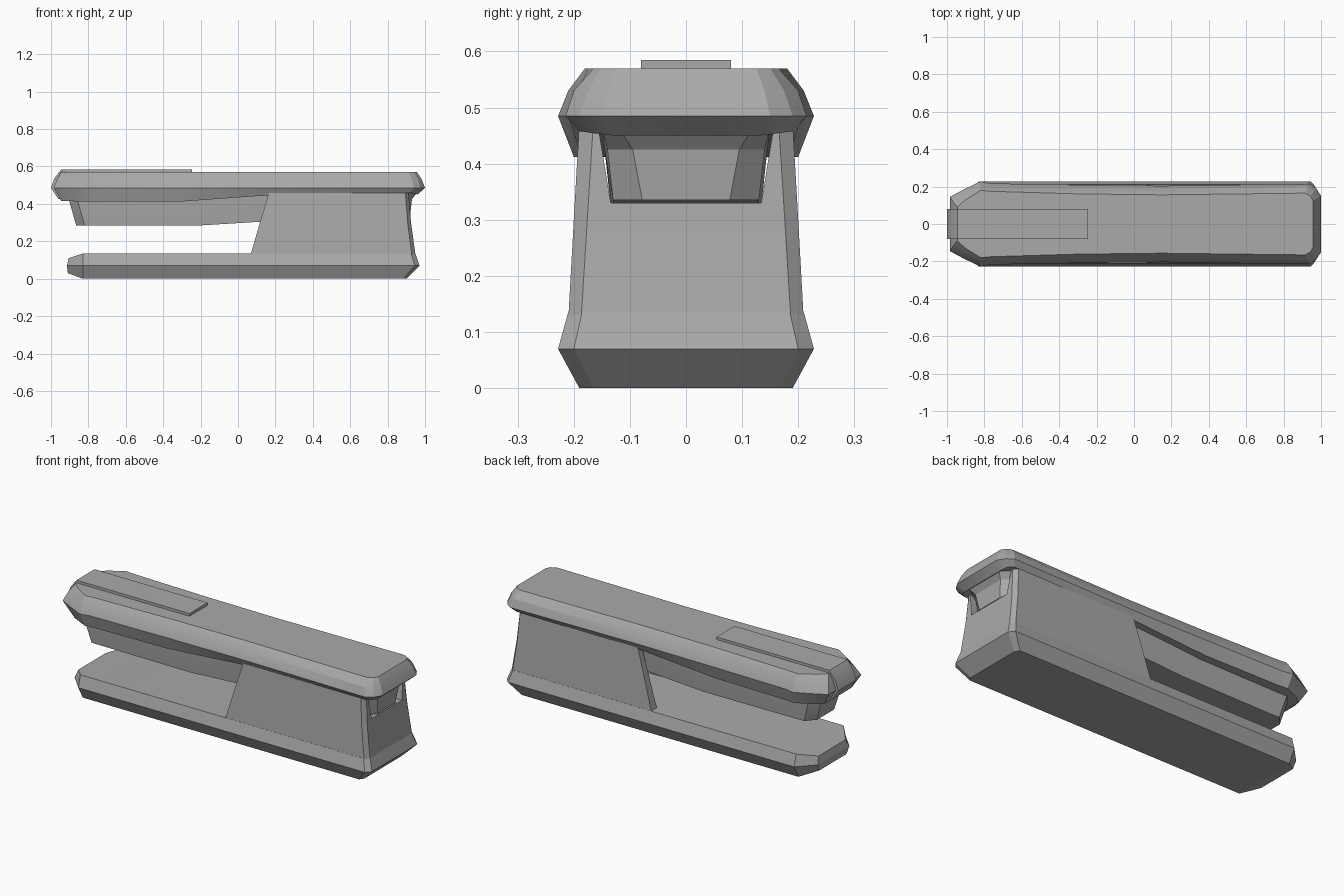
import bpy, bmesh, math

old = bpy.data.objects.get("Cube")
if old:
    bpy.data.objects.remove(old, do_unlink=True)

grey = bpy.data.materials.new("mid grey")
grey.use_nodes = True
grey.diffuse_color = (0.4, 0.4, 0.4, 1)
grey.node_tree.nodes["Principled BSDF"].inputs["Base Color"].default_value = (0.4, 0.4, 0.4, 1)


def finish(name, bm):
    """Turn a bmesh into a shaded object."""
    bmesh.ops.recalc_face_normals(bm, faces=bm.faces)
    mesh = bpy.data.meshes.new(name)
    bm.to_mesh(mesh)
    bm.free()
    mesh.materials.append(grey)
    obj = bpy.data.objects.new(name, mesh)
    bpy.context.collection.objects.link(obj)
    return obj


def smooth(obj, angle=20):
    bpy.ops.object.select_all(action='DESELECT')
    obj.select_set(True)
    bpy.context.view_layer.objects.active = obj
    bpy.ops.object.shade_smooth_by_angle(angle=math.radians(angle))


def loft(name, rings):
    """Stack half outlines (x, y, z), mirrored across y, into a closed solid."""
    bm = bmesh.new()
    loops = []
    for ring in rings:
        left = [bm.verts.new(p) for p in ring]
        right = [bm.verts.new((x, -y, z)) for x, y, z in ring]
        loops.append(left + right[::-1])
    n = len(loops[0])
    for a, b in zip(loops, loops[1:]):
        for i in range(n):
            j = (i + 1) % n
            bm.faces.new((a[i], a[j], b[j], b[i]))
    for loop in (loops[0], loops[-1]):
        for i in range(n // 2 - 1):
            bm.faces.new((loop[i], loop[i + 1], loop[n - 2 - i], loop[n - 1 - i]))
    return finish(name, bm)


def level(z, points):
    return [(x, y, z) for x, y in points]


def cut(obj, cutter):
    """Subtract a cutter and discard it."""
    cutter.hide_render = True
    mod = obj.modifiers.new("cut", 'BOOLEAN')
    mod.operation = 'DIFFERENCE'
    mod.solver = 'EXACT'
    mod.object = cutter
    bpy.ops.object.select_all(action='DESELECT')
    obj.select_set(True)
    bpy.context.view_layer.objects.active = obj
    bpy.ops.object.modifier_apply(modifier=mod.name)
    bpy.data.objects.remove(cutter, do_unlink=True)


# Base foot with a bevelled rim and pinched nose
base = loft("base", [
    [(-.91, .12, .03), (-.83, .19, 0), (.885, .19, 0), (.9, .165, 0)],
    [(-.915, .14, .07), (-.83, .228, .07), (.945, .228, .07), (.97, .2, .07)],
    [(-.905, .12, .11), (-.83, .21, .135), (.925, .21, .135), (.948, .185, .135)],
])

# Rear housing with sloped front, hollowed for the arm
housing = loft("rear_housing", [
    level(.12, [(.065, .21), (.93, .21), (.95, .187)]),
    level(.3, [(.117, .2), (.907, .2), (.925, .176)]),
    level(.458, [(.165, .191), (.895, .191), (.912, .166)]),
])
cut(housing, loft("cavity_cutter", [
    level(.1, [(0, .16), (.87, .16)]),
    level(.5, [(0, .16), (.87, .16)]),
]))
cut(housing, loft("notch_cutter", [
    level(.33, [(.8, .134), (1.1, .134)]),
    level(.5, [(.8, .162), (1.1, .162)]),
]))

# Magazine arm hanging under the cap
arm = loft("magazine_arm", [
    [(-.865, .075, .285), (-.82, .125, .285), (-.2, .13, .285),
     (.13, .13, .305), (.88, .13, .335), (.92, .078, .335)],
    level(.425, [(-.905, .09), (-.86, .14), (-.2, .145), (.13, .145), (.89, .14), (.93, .095)]),
    level(.465, [(-.905, .09), (-.86, .14), (-.2, .145), (.13, .145), (.91, .15), (.962, .12)]),
])

# Top cap, widest along its lower ridge
cap = loft("top_cap", [
    [(-.945, .12, .415), (-.9, .16, .415), (-.81, .2, .412), (-.76, .195, .412), (-.3, .187, .413),
     (.15, .183, .445), (.92, .19, .458), (.95, .17, .455), (.96, .13, .45)],
    level(.485, [(-.985, .145), (-.91, .185), (-.82, .228), (-.77, .217), (-.3, .209),
                 (.15, .204), (.94, .215), (.975, .19), (1, .15)]),
    level(.53, [(-.968, .12), (-.905, .165), (-.82, .21), (-.77, .202), (-.3, .193),
                (.15, .188), (.93, .2), (.963, .175), (.983, .14)]),
    level(.57, [(-.945, .09), (-.9, .13), (-.82, .18), (-.77, .175), (-.3, .161),
                (.15, .156), (.915, .165), (.943, .15), (.957, .125)]),
])

# Thin grip strip folding over the nose of the cap
strip_profile = [(-.245, .585), (-.945, .585), (-.983, .535), (-1, .485), (-.96, .425),
                 (-.945, .425), (-.98, .485), (-.963, .53), (-.94, .568), (-.245, .568)]
bm = bmesh.new()
sides = [[bm.verts.new((x, y, z)) for x, z in strip_profile] for y in (-.08, .08)]
count = len(strip_profile)
for i in range(count):
    j = (i + 1) % count
    bm.faces.new((sides[0][i], sides[0][j], sides[1][j], sides[1][i]))
for side in sides:
    for i in range(count // 2 - 1):
        bm.faces.new((side[i], side[i + 1], side[count - 2 - i], side[count - 1 - i]))
strip = finish("grip_strip", bm)

for part in (base, housing, arm, cap, strip):
    smooth(part)
